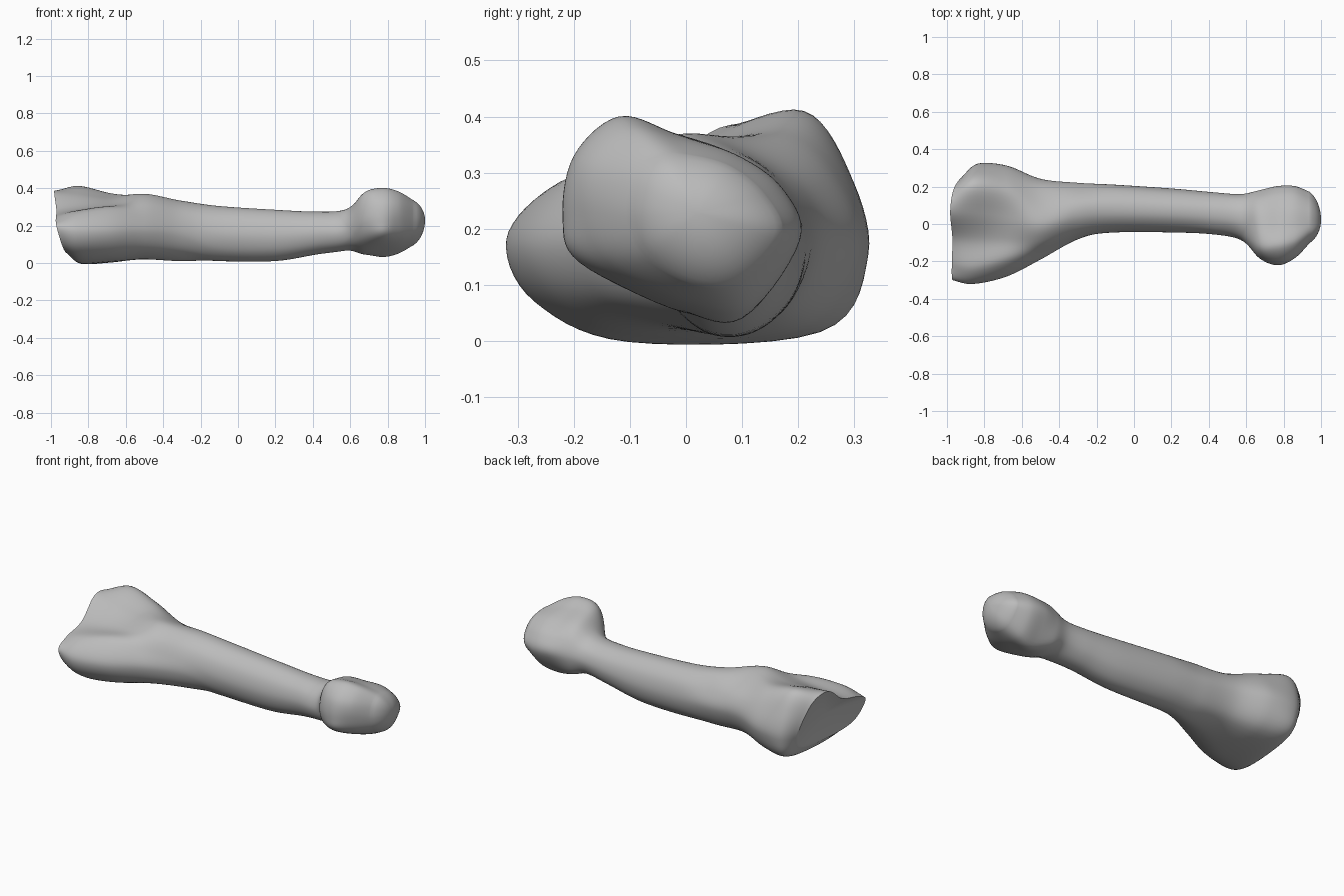
import bpy
import bmesh
import math
from mathutils import Vector

if "Cube" in bpy.data.objects:
    bpy.data.objects.remove(bpy.data.objects["Cube"], do_unlink=True)

POINTS = 10  # points in every cross-section
AROUND = 7   # steps between neighbouring points of a cross-section
ALONG = 8    # steps between neighbouring cross-sections


def make_material(name, color):
    material = bpy.data.materials.new(name)
    material.use_nodes = True
    material.diffuse_color = color
    material.node_tree.nodes["Principled BSDF"].inputs["Base Color"].default_value = color
    return material


def spline(a, b, c, d, t):
    """Smooth curve from b to c, steered by its neighbours a and d."""
    return 0.5 * (2 * b + (c - a) * t + (2 * a - 5 * b + 4 * c - d) * t * t
                  + (3 * b - a - 3 * c + d) * t ** 3)


def outline(x, points, slant_y=0.0, slant_z=0.0):
    """Cross-section from (y, z) points in hundredths, starting at the back and rising."""
    pairs = [(y / 100, z / 100) for y, z in points]
    return [Vector((x + slant_y * y + slant_z * z, y, z)) for y, z in pairs]


def oval(x, front, back, bottom, top):
    """Oval cross-section that fills the given limits."""
    ring = []
    for i in range(POINTS):
        angle = math.tau * i / POINTS
        ring.append(Vector((x,
                            (front + back) / 2 + (back - front) / 2 * math.cos(angle),
                            (bottom + top) / 2 + (top - bottom) / 2 * math.sin(angle))))
    return ring


def refine_ring(ring):
    n = len(ring)
    return [spline(ring[i - 1], ring[i], ring[(i + 1) % n], ring[(i + 2) % n], s / AROUND)
            for i in range(n) for s in range(AROUND)]


def refine_length(rings):
    last = len(rings) - 1
    result = []
    for i in range(last):
        near = [rings[max(i - 1, 0)], rings[i], rings[i + 1], rings[min(i + 2, last)]]
        for s in range(ALONG):
            result.append([spline(*four, s / ALONG) for four in zip(*near)])
    return result + [rings[last]]


def scaled(ring, center, factor, shift):
    return [center + (p - center) * factor + Vector((shift, 0, 0)) for p in ring]


# Broad end: tall back lobe, low front flange, slanted joint face
broad_end = [
    outline(-0.89, [(25, 16), (23, 28), (17, 37), (6, 38), (-8, 28),
                    (-22, 24), (-30, 19), (-24, 8), (-6, 5), (18, 7)], 0.10, -0.26),
    outline(-0.84, [(32, 15), (29, 30), (21, 41), (6, 37), (-9, 29),
                    (-24, 27), (-32, 18), (-27, 7), (-10, 0), (24, 2)], 0.04, -0.06),
    outline(-0.68, [(31, 16), (27, 29), (18, 37), (4, 35), (-9, 31),
                    (-20, 29), (-28, 18), (-23, 7), (-9, 1), (21, 2)]),
    outline(-0.50, [(24, 17), (21, 27), (11, 34), (0, 37), (-9, 33),
                    (-15, 26), (-19, 17), (-14, 7), (0, 2), (17, 5)]),
    outline(-0.30, [(22, 16), (19, 25), (12, 32), (4, 33), (-3, 29),
                    (-7, 22), (-8, 14), (-4, 6), (6, 1), (17, 5)]),
]

# Slender shaft
shaft = [
    oval(-0.10, -0.045, 0.21, 0.01, 0.305),
    oval(0.20, -0.045, 0.19, 0.01, 0.285),
    oval(0.42, -0.055, 0.17, 0.045, 0.275),
    oval(0.57, -0.085, 0.16, 0.065, 0.285),
]

# Rounded end: head with a knob leaning forward and up
round_end = [
    outline(0.67, [(18, 18), (15, 27), (8, 33), (-2, 36), (-12, 37),
                   (-17, 31), (-18, 21), (-13, 12), (1, 5), (13, 7)]),
    outline(0.77, [(20, 18), (17, 27), (9, 33), (-2, 37), (-12, 40),
                   (-20, 33), (-22, 22), (-19, 14), (-2, 6), (10, 4)]),
    outline(0.86, [(20, 18), (17, 27), (9, 33), (-1, 36), (-10, 38),
                   (-17, 32), (-18, 23), (-14, 14), (0, 7), (11, 6)]),
    outline(0.94, [(17, 19), (14, 26), (8, 31), (1, 33), (-5, 33),
                   (-9, 29), (-10, 22), (-7, 15), (2, 10), (10, 11)]),
]

rings = refine_length([refine_ring(r) for r in broad_end + shaft + round_end])

# Shallow hollow of the joint face
face_rim = rings[0]
face_center = sum(face_rim, Vector()) / len(face_rim)
hollow = [scaled(face_rim, face_center, f, 0.03 * (1 - f * f))
          for f in (0.05, 0.25, 0.5, 0.75, 0.92)]

# Dome closing the head
head_rim = rings[-1]
head_center = sum(head_rim, Vector()) / len(head_rim)
dome = []
for step in range(1, 9):
    angle = math.radians(30 + 58 * step / 8)
    dome.append(scaled(head_rim, head_center, math.cos(angle) / math.cos(math.radians(30)),
                       0.12 * (math.sin(angle) - 0.5)))
rings = hollow + rings + dome

# Skin the rings into one closed surface
bm = bmesh.new()
loops = [[bm.verts.new(p) for p in ring] for ring in rings]
for lower, upper in zip(loops, loops[1:]):
    for i in range(len(lower)):
        bm.faces.new((lower[i - 1], lower[i], upper[i], upper[i - 1]))
bm.faces.new(loops[0])
bm.faces.new(loops[-1])
bmesh.ops.recalc_face_normals(bm, faces=bm.faces)

mesh = bpy.data.meshes.new("bone")
bm.to_mesh(mesh)
bm.free()
bone = bpy.data.objects.new("bone", mesh)
bpy.context.collection.objects.link(bone)
mesh.materials.append(make_material("bone grey", (0.5, 0.5, 0.5, 1.0)))

bpy.context.view_layer.objects.active = bone
bone.select_set(True)
bpy.ops.object.shade_smooth_by_angle(angle=math.radians(50))
